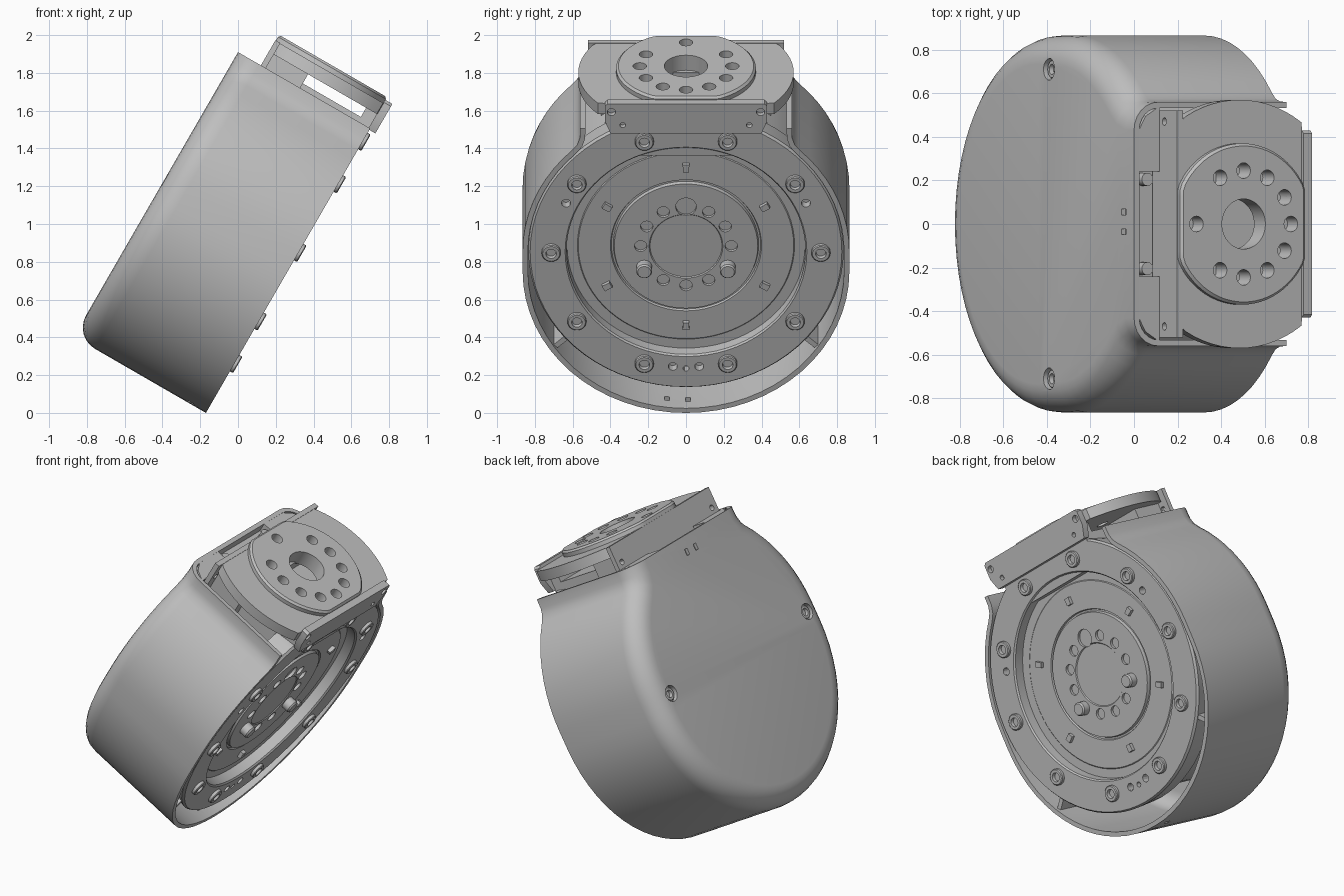
import bpy, bmesh, math
from mathutils import Matrix

cube = bpy.data.objects.get("Cube")
if cube:
    bpy.data.objects.remove(cube, do_unlink=True)

# Parts are drawn upright: x along the drum axis, y sideways, z up the face.
TILT = Matrix.Rotation(math.radians(30), 4, 'Y')
MOTOR_U, OUT_W = 0.898, -0.482
BACK, RIM, TOP = -0.955, -0.147, 1.654

grey = bpy.data.materials.new("light grey")
grey.use_nodes = True
COLOUR = (0.52, 0.52, 0.52, 1)
grey.diffuse_color = COLOUR
grey.node_tree.nodes["Principled BSDF"].inputs["Base Color"].default_value = COLOUR
parts = []


def finish(name, bm):
    bmesh.ops.recalc_face_normals(bm, faces=bm.faces)
    bm.transform(TILT)
    mesh = bpy.data.meshes.new(name)
    bm.to_mesh(mesh)
    bm.free()
    mesh.materials.append(grey)
    obj = bpy.data.objects.new(name, mesh)
    bpy.context.collection.objects.link(obj)
    parts.append(obj)
    return obj


def prism_mesh(pts, a, b, axis):
    bm = bmesh.new()
    place = (lambda p, h: (h, p[0], p[1])) if axis == 'x' else (lambda p, h: (p[0], p[1], h))
    lo = [bm.verts.new(place(p, a)) for p in pts]
    hi = [bm.verts.new(place(p, b)) for p in pts]
    bm.faces.new(lo)
    bm.faces.new(hi)
    for i in range(len(pts)):
        j = (i + 1) % len(pts)
        bm.faces.new((lo[i], lo[j], hi[j], hi[i]))
    bmesh.ops.recalc_face_normals(bm, faces=bm.faces)
    return bm


def prism(name, pts, a, b, axis='x'):
    return finish(name, prism_mesh(pts, a, b, axis))


def box(name, w, v, u):
    return prism(name, [(v[0], u[0]), (v[1], u[0]), (v[1], u[1]), (v[0], u[1])], w[0], w[1])


def ring(r, centre=(0, 0), n=24):
    return [(centre[0] + r * math.cos(math.tau * i / n),
             centre[1] + r * math.sin(math.tau * i / n)) for i in range(n)]


def lathe(name, profile, v, u, n=24, clip=None):
    """Spin (axis position, radius) points about an axis along x."""
    bm = bmesh.new()
    verts = [bm.verts.new((w, v, u + r)) for w, r in profile]
    edges = [bm.edges.new(e) for e in zip(verts, verts[1:])]
    bmesh.ops.spin(bm, geom=verts + edges, cent=(0, v, u), axis=(1, 0, 0),
                   angle=math.tau, steps=n, use_merge=True)
    bmesh.ops.remove_doubles(bm, verts=bm.verts, dist=1e-5)
    if clip:
        geom = bm.verts[:] + bm.edges[:] + bm.faces[:]
        res = bmesh.ops.bisect_plane(bm, geom=geom, plane_co=(0, 0, clip),
                                     plane_no=(0, 0, 1), clear_outer=True)
        cut_edges = [e for e in res["geom_cut"] if isinstance(e, bmesh.types.BMEdge)]
        bmesh.ops.holes_fill(bm, edges=cut_edges, sides=0)
    return finish(name, bm)


def cut(obj, cutters):
    for c in cutters:
        c.hide_render = True
        m = obj.modifiers.new("cut", 'BOOLEAN')
        m.operation, m.solver, m.object = 'DIFFERENCE', 'EXACT', c
    apply_modifiers(obj)


def apply_modifiers(obj):
    bpy.context.view_layer.update()
    ev = obj.evaluated_get(bpy.context.evaluated_depsgraph_get())
    mesh = bpy.data.meshes.new_from_object(ev)
    obj.modifiers.clear()
    obj.data = mesh


def discard(cutters):
    for c in cutters:
        parts.remove(c)
        bpy.data.objects.remove(c, do_unlink=True)


# Housing shell: stadium outline with a square neck, rounded at the back
R = 0.865
half = [(R * math.sin(t), 0.78 - R * math.cos(t)) for t in
        (math.pi / 2 * i / 16 for i in range(17))]
half += [(R * math.cos(t), 0.9 + R * math.sin(t)) for t in
         (math.radians(46) * i / 9 for i in range(10))]
half += [(0.575, 1.555), (0.562, 1.595), (0.56, TOP)]
outline = half + [(-v, u) for v, u in reversed(half[1:])]
bm = prism_mesh(outline, BACK, RIM, 'x')
back_edges = [e for e in bm.edges if all(abs(v.co.x - BACK) < 1e-4 for v in e.verts)
              and not all(v.co.z > TOP - 1e-3 for v in e.verts)]
bmesh.ops.bevel(bm, geom=back_edges, offset=0.13, segments=6, profile=0.5, affect='EDGES')
bm.normal_update()
openings = [f for f in bm.faces if f.normal.x > 0.99
            or (f.normal.z > 0.99 and f.calc_center_median().z > TOP - 1e-3)]
bmesh.ops.delete(bm, geom=openings, context='FACES')
shell = finish("housing_shell", bm)
wall = shell.modifiers.new("wall", 'SOLIDIFY')
wall.thickness, wall.offset = 0.028, -1
apply_modifiers(shell)
holes = [prism("hole", ring(0.05, (s * 0.71, 0.874)), -1.0, -0.85) for s in (-1, 1)]
holes += [box("slot", (-1, -0.9), (v - 0.013, v + 0.013), (1.54, 1.58)) for v in (-0.035, 0.055)]
holes += [box("slot", (-0.26, -0.22), (v - 0.013, v + 0.013), (-0.2, 0.0)) for v in (-0.1, 0.01)]
cut(shell, holes)
discard(holes)

# Motor body and front flange with the stepped recess
lathe("motor_body", [(-0.91, 0), (-0.91, 0.68), (-0.85, 0.74), (-0.29, 0.74), (-0.29, 0)],
      0, MOTOR_U, 64, 1.5)
flange = lathe("front_flange", [
    (-0.3, 0), (-0.3, 0.82), (-0.165, 0.835), (-0.15, 0.825), (-0.15, 0.64), (-0.16, 0.632),
    (-0.222, 0.63), (-0.222, 0.575), (-0.218, 0.57), (-0.218, 0.4), (-0.23, 0.395),
    (-0.23, 0.385), (-0.21, 0.38), (-0.21, 0.195), (-0.216, 0.19), (-0.216, 0)],
    0, MOTOR_U, 72, 1.64)


def polar(r, deg):
    a = math.radians(deg)
    return (r * math.cos(a), MOTOR_U + r * math.sin(a))


holes = [prism("hole", ring(0.055 if d == 90 else 0.033, polar(0.24, d), 16), -0.228, -0.1)
         for d in range(0, 360, 30) if d not in (210, 330)]
holes += [prism("hole", ring(0.024, p, 12), -0.2, -0.1)
          for p in ((-0.635, 1.195), (0.635, 1.195), (-0.07, 0.197), (0.07, 0.197))]
holes.append(prism("hole", ring(0.016, (0, 0.185), 12), -0.2, -0.1))
cut(flange, holes)
discard(holes)

# Flange bolts with sockets, drive pins and small ring tabs
SCREW = [(-0.06, 0), (-0.06, 0.05), (-0.005, 0.05), (0, 0.045), (0, 0.028), (-0.02, 0.025), (-0.02, 0)]
for i in range(10):
    v, u = polar(0.714, 36 * i)
    lathe("flange_bolt_%d" % i, [(w - 0.128, r) for w, r in SCREW], v, u)
for d in (210, 330):
    v, u = polar(0.255, d)
    lathe("drive_pin", [(-0.24, 0), (-0.24, 0.042), (-0.165, 0.042), (-0.155, 0.035), (-0.155, 0)], v, u)
for d in range(30, 390, 60):
    prism("ring_tab", [polar(0.46, d - 2), polar(0.505, d - 2), polar(0.505, d + 2),
                       polar(0.46, d + 2)], -0.23, -0.195)

# Rear screws and the fins bridging flange and shell
for s in (-1, 1):
    lathe("rear_screw", [(-0.94 - w, r * 0.85) for w, r in SCREW], s * 0.71, 0.874)
    prism("side_fin", [(s * 0.57, 0.4), (s * 0.59, 0.42), (s * 0.7, 0.32), (s * 0.68, 0.3)], -0.8, -0.17)

# Neck ledge behind the bracket, shaped to the rounded shell corner
for s in (-1, 1):
    prism("neck_ledge", [(-0.935, s * 0.24), (-0.935, s * 0.42), (-0.892, s * 0.495),
                         (-0.82, s * 0.54), (-0.82, s * 0.24)], 1.45, TOP - 0.001, 'z')
    prism("ledge_screw", ring(0.03, (-0.875, s * 0.205), 16), 1.5, 1.64, 'z')
box("ledge_floor", (-0.935, -0.82), (-0.25, 0.25), (1.45, 1.59))

# Output bracket: back wall, supports, front plate and bridging plate
back_wall = box("bracket_back_wall", (-0.815, -0.785), (-0.52, 0.52), (1.5, 1.808))
box("bracket_back_block", (-0.79, -0.575), (-0.45, 0.45), (1.48, 1.75))
box("bracket_base", (-0.58, -0.16), (-0.38, 0.38), (1.48, 1.682))
box("bracket_front_block", (-0.22, -0.15), (-0.38, 0.38), (1.6, 1.75))
front_plate = prism("bracket_front_plate", [
    (-0.4, 1.645), (0.4, 1.645), (0.43, 1.72), (0.43, 1.81), (0.415, 1.825),
    (-0.415, 1.825), (-0.43, 1.81), (-0.43, 1.72)], -0.155, -0.11)
holes = [prism("hole", ring(r, (s * v, u), 16), -0.14, 0)
         for s in (-1, 1) for r, v, u in ((0.022, 0.395, 1.775), (0.015, 0.335, 1.695))]
holes += [prism("hole", ring(0.018, (s * 0.47, 1.69), 12), -0.9, -0.7) for s in (-1, 1)]
cut(front_plate, holes[:4])
cut(back_wall, holes[4:])
discard(holes)


def flat_disc(r, lo, hi, n=72):
    """Circle with its front and rear sides cut straight."""
    return [(OUT_W + max(lo, min(hi, w)), v) for w, v in ring(r, n=n)]


bridge = prism("bracket_bridge", flat_disc(0.57, -0.315, 0.33), 1.738, 1.805, 'z')
bm = prism_mesh(flat_disc(0.37, -0.33, 0.33), 1.795, 1.842, 'z')
rim = [e for e in bm.edges if all(v.co.z > 1.84 for v in e.verts)]
bmesh.ops.bevel(bm, geom=rim, offset=0.012, segments=1, affect='EDGES')
output = finish("output_disc", bm)
holes = [prism("bore", ring(0.115, (OUT_W, 0), 40), 1.7, 1.9, 'z')]
for d in (0, 30, 60, 90, 120, 180, 240, 270, 300, 330):
    a = math.radians(d)
    holes.append(prism("hole", ring(0.036, (OUT_W + 0.25 * math.cos(a), 0.245 * math.sin(a)), 20),
                       1.7, 1.9, 'z'))
cut(output, holes)
cut(bridge, holes)
discard(holes)

# Smooth the round faces, keep hard edges
bpy.ops.object.select_all(action='DESELECT')
for obj in parts:
    obj.select_set(True)
bpy.context.view_layer.objects.active = shell
bpy.ops.object.shade_smooth_by_angle(angle=math.radians(30))
